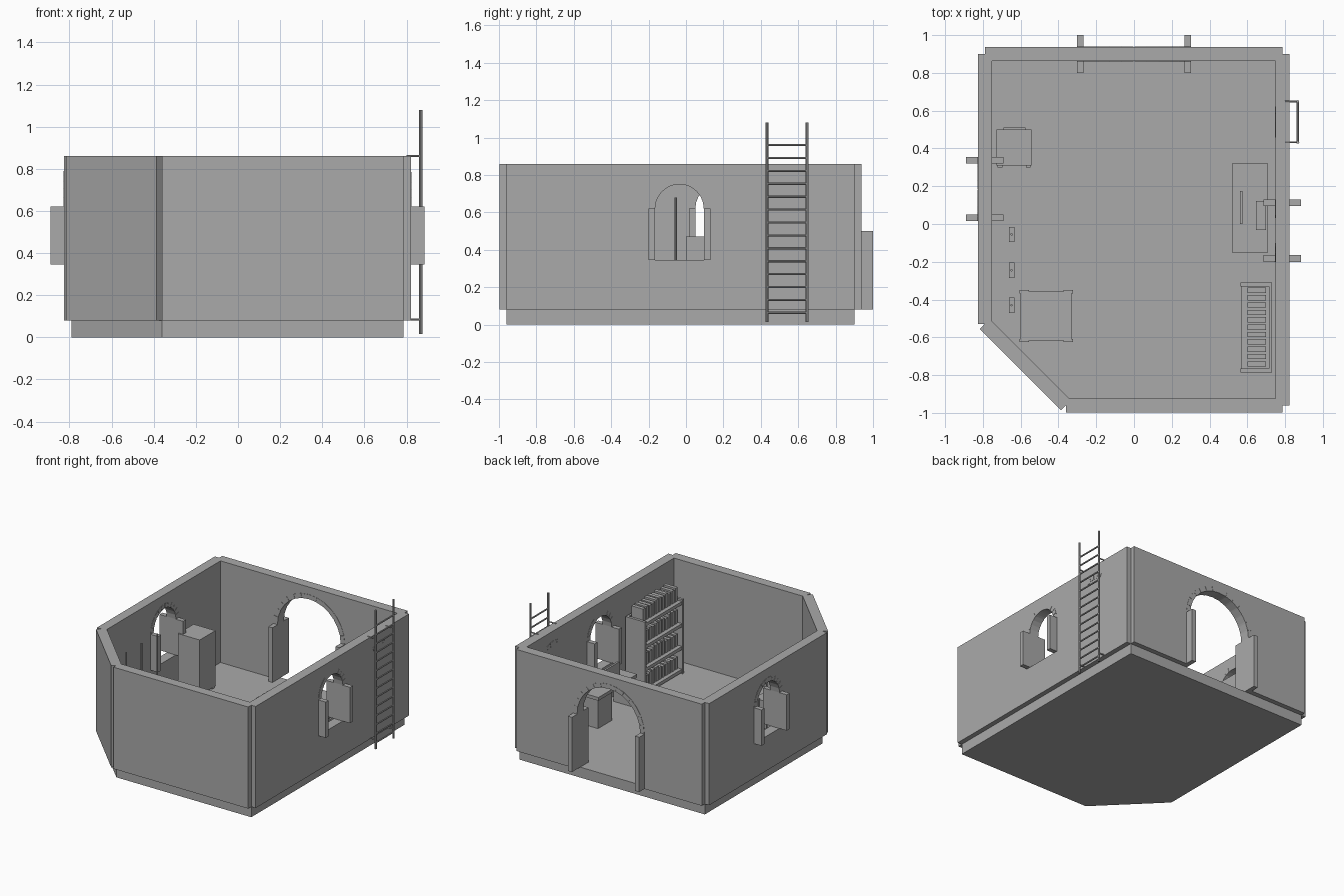
import bpy, bmesh, math, random
from mathutils import Vector

random.seed(4)
if "Cube" in bpy.data.objects:
    bpy.data.objects.remove(bpy.data.objects["Cube"], do_unlink=True)

grey = bpy.data.materials.new("stone_grey")
grey.use_nodes = True
grey.diffuse_color = (0.4, 0.4, 0.4, 1)
grey.node_tree.nodes["Principled BSDF"].inputs["Base Color"].default_value = (0.4, 0.4, 0.4, 1)

FLOOR, TOP = 0.08, 0.86
HALF = 0.037  # half of the wall thickness


def finish(name, bm):
    bmesh.ops.recalc_face_normals(bm, faces=bm.faces)
    mesh = bpy.data.meshes.new(name)
    bm.to_mesh(mesh)
    bm.free()
    mesh.materials.append(grey)
    ob = bpy.data.objects.new(name, mesh)
    bpy.context.scene.collection.objects.link(ob)
    return ob


def add_prism(bm, points, direction):
    face = bm.faces.new([bm.verts.new(p) for p in points])
    out = bmesh.ops.extrude_face_region(bm, geom=[face], use_keep_orig=True)
    verts = [g for g in out["geom"] if isinstance(g, bmesh.types.BMVert)]
    bmesh.ops.translate(bm, verts=verts, vec=direction)


def add_box(bm, x0, x1, y0, y1, z0, z1):
    add_prism(bm, [(x0, y0, z0), (x1, y0, z0), (x1, y1, z0), (x0, y1, z0)], (0, 0, z1 - z0))


def boxes(name, *specs):
    bm = bmesh.new()
    for spec in specs:
        add_box(bm, *spec)
    return finish(name, bm)


def add_rod(bm, start, end, radius):
    a, b = Vector(start), Vector(end)
    rot = (b - a).to_track_quat('Z', 'Y').to_matrix().to_4x4()
    rot.translation = (a + b) / 2
    bmesh.ops.create_cone(bm, cap_ends=True, segments=8, radius1=radius, radius2=radius,
                          depth=(b - a).length, matrix=rot)


# Floor slab with one cut corner
plan = [Vector(p) for p in ((0.785, 0.9), (-0.79, 0.9), (-0.79, -0.53), (-0.36, -0.96), (0.785, -0.96))]
bm = bmesh.new()
add_prism(bm, [(p.x, p.y, 0) for p in plan], (0, 0, FLOOR))
finish("floor_slab", bm)


# Walls: square ends outside, mitred inside
def outward(i):
    d = (plan[(i + 1) % 5] - plan[i]).normalized()
    return Vector((d.y, -d.x))


def inner_corner(i):
    m = outward(i - 1) + outward(i)
    return plan[i] - m * (2 * HALF / m.length_squared)


walls = {}
for i, name in enumerate(("back_wall", "left_wall", "corner_wall", "front_wall", "right_wall")):
    a, b, n = plan[i], plan[(i + 1) % 5], outward(i) * HALF
    outline = [a, a + n, b + n, b, inner_corner((i + 1) % 5), inner_corner(i)]
    bm = bmesh.new()
    add_prism(bm, [(p.x, p.y, FLOOR) for p in outline], (0, 0, TOP - FLOOR))
    walls[name] = finish(name, bm)


# Arched openings: cut hole, side posts and ring of stones
def opening(label, wall, along_x, centre, line, r, base, spring, stones, moved=(), shift=0):
    thick = 0.035

    def at(u, w, z):
        return (centre + u, line + w, z) if along_x else (line + w, centre + u, z)

    def across(w):
        return (0, w, 0) if along_x else (w, 0, 0)

    # hole
    arc = [math.pi * k / 24 for k in range(25)]
    pts = [(r, base)] + [(r * math.cos(t), spring + r * math.sin(t)) for t in arc] + [(-r, base)]
    bm = bmesh.new()
    add_prism(bm, [at(u, -0.2, z) for u, z in pts], across(0.4))
    cutter = finish(label + "_cutter", bm)
    cutter.hide_render = True
    mod = wall.modifiers.new("hole", 'BOOLEAN')
    mod.operation, mod.solver, mod.object = 'DIFFERENCE', 'EXACT', cutter
    bpy.context.view_layer.update()
    wall.data = bpy.data.meshes.new_from_object(
        wall.evaluated_get(bpy.context.evaluated_depsgraph_get()))
    wall.modifiers.clear()
    bpy.data.objects.remove(cutter, do_unlink=True)

    # posts
    bm = bmesh.new()
    for u in (-r - thick, r):
        add_prism(bm, [at(u, -0.1, base), at(u + thick, -0.1, base),
                       at(u + thick, -0.1, spring), at(u, -0.1, spring)], across(0.2))
    finish(label + "_posts", bm)

    # arch stones
    bm = bmesh.new()
    step = math.pi / stones
    for k in range(stones):
        t0, t1 = (k + 0.03) * step, (k + 0.97) * step
        du = shift if k in moved else 0
        corners = [(rad * math.cos(t) + du, spring + rad * math.sin(t))
                   for rad, t in ((r, t0), (r + thick, t0), (r + thick, t1), (r, t1))]
        add_prism(bm, [at(u, -HALF - 0.002, z) for u, z in corners], across(2 * HALF + 0.004))
    finish(label + "_arch_stones", bm)


opening("doorway", walls["back_wall"], True, 0, 0.9, 0.268, FLOOR, 0.5, 14)
opening("left_window", walls["left_wall"], False, 0.185, -0.79, 0.135, 0.345, 0.62, 12)
opening("right_window", walls["right_wall"], False, -0.035, 0.785, 0.13, 0.345, 0.62, 12,
        moved=range(4, 8), shift=0.575)

# Ladder on the right wall
bm = bmesh.new()
for y in (0.433, 0.648):
    add_rod(bm, (0.867, y, 0.015), (0.867, y, 1.08), 0.008)
    for z in (0.085, 0.86):
        add_rod(bm, (0.8, y, z), (0.867, y, z), 0.005)
for k in range(14):
    z = 0.063 + 0.069 * k
    add_rod(bm, (0.867, 0.433, z), (0.867, 0.648, z), 0.006)
finish("ladder", bm)

# Bookshelf: sides, back, shelves and rows of books
shelves = [0.09, 0.265, 0.44, 0.61]
boxes("bookshelf",
      (0.565, 0.73, -0.785, -0.765, FLOOR, 0.65),
      (0.565, 0.73, -0.33, -0.31, FLOOR, 0.65),
      (0.715, 0.73, -0.765, -0.33, FLOOR, 0.65),
      *[(0.57, 0.715, -0.765, -0.33, z, z + 0.025) for z in shelves])
books = []
for z in shelves:
    for k in range(11):
        y = -0.755 + 0.039 * k
        books.append((0.6, 0.7, y, y + 0.028, z + 0.025, z + random.uniform(0.11, 0.135)))
boxes("books", *books)

# Desk with drawers, screen and keyboard
boxes("desk",
      (0.52, 0.71, -0.15, 0.32, 0.3, 0.325),
      (0.53, 0.7, 0.14, 0.31, FLOOR, 0.3),
      (0.53, 0.7, -0.14, -0.12, FLOOR, 0.3))
boxes("screen",
      (0.56, 0.575, 0, 0.175, 0.345, 0.47),
      (0.56, 0.575, 0.075, 0.1, 0.325, 0.345))
boxes("keyboard", (0.645, 0.7, -0.033, 0.123, 0.325, 0.335))

# Tall cabinet with feet and rear panel
boxes("cabinet",
      (-0.727, -0.542, 0.31, 0.5, 0.095, 0.52),
      (-0.69, -0.575, 0.5, 0.51, 0.12, 0.5),
      *[(x, x + 0.025, y, y + 0.025, FLOOR, 0.095)
        for x in (-0.722, -0.572) for y in (0.3, 0.47)])

# Chest with corner brackets
boxes("chest", (-0.6, -0.33, -0.617, -0.357, FLOOR, 0.29),
      *[(x, x + 0.05, y, y + 0.018, FLOOR, 0.295)
        for x in (-0.607, -0.373) for y in (-0.626, -0.367)])

# Slim rods standing on small bases by the left wall
bm = bmesh.new()
for y in (-0.055, -0.245, -0.43):
    add_box(bm, -0.663, -0.633, y - 0.04, y + 0.04, FLOOR, 0.1)
    add_rod(bm, (-0.648, y, 0.1), (-0.648, y, 0.68), 0.006)
finish("standing_rods", bm)
